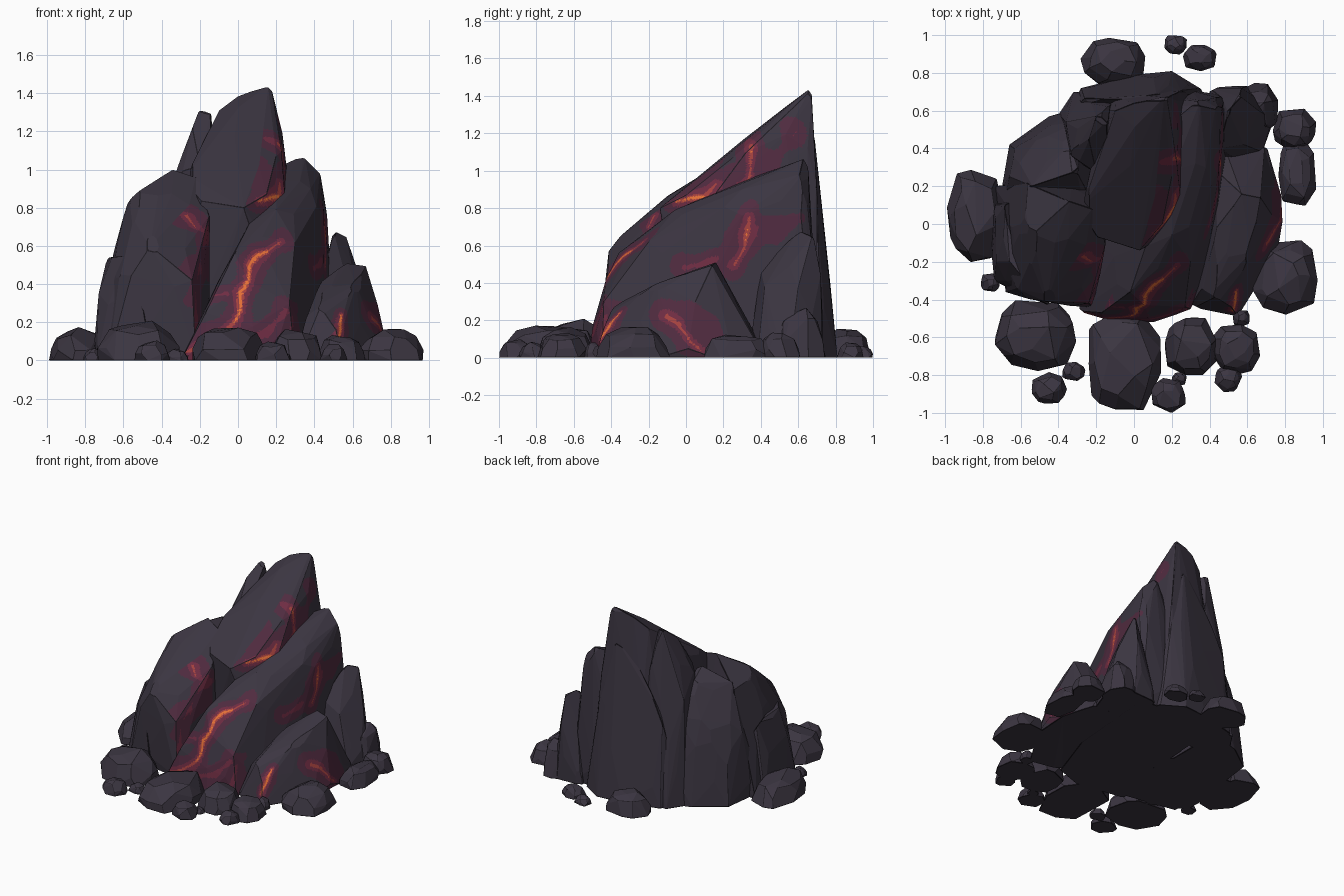
import bpy, bmesh, math, random
from mathutils import Vector, noise

if "Cube" in bpy.data.objects:
    bpy.data.objects.remove(bpy.data.objects["Cube"])

random.seed(7)

COLOURS = [("charcoal_rock", (0.044, 0.036, 0.053)), ("seam_black", (0.012, 0.010, 0.014)),
           ("maroon_glow", (0.080, 0.024, 0.050)), ("crimson_glow", (0.16, 0.026, 0.056)),
           ("red_lava", (0.38, 0.055, 0.05)), ("orange_lava", (0.82, 0.17, 0.04))]
MATS = []
for n, c in COLOURS:
    m = bpy.data.materials.new(n)
    m.diffuse_color = (*c, 1)
    m.use_nodes = True
    m.node_tree.nodes["Principled BSDF"].inputs["Base Color"].default_value = m.diffuse_color
    MATS.append(m)


def hull(points):
    """Closed convex mesh around the points."""
    bm = bmesh.new()
    for p in points:
        bm.verts.new(p)
    bmesh.ops.convex_hull(bm, input=bm.verts[:])
    bmesh.ops.delete(bm, geom=[v for v in bm.verts if not v.link_faces], context='VERTS')
    bmesh.ops.recalc_face_normals(bm, faces=bm.faces[:])
    return bm


def chip(bm, count, depth):
    """Slice corners off with random planes."""
    for _ in range(count):
        d = Vector((random.uniform(-1, 1), random.uniform(-1, 1), random.uniform(-0.1, 0.7))).normalized()
        top = max(bm.verts, key=lambda v: v.co.dot(d)).co
        cut = bmesh.ops.bisect_plane(bm, geom=bm.verts[:] + bm.edges[:] + bm.faces[:],
                                     plane_co=top - d * depth, plane_no=d, clear_outer=True)
        rim = [e for e in cut['geom_cut'] if isinstance(e, bmesh.types.BMEdge)]
        bmesh.ops.contextual_create(bm, geom=rim)


def seg_dist(p, a, b):
    ab = b - a
    t = max(0, min(1, (p - a).dot(ab) / ab.length_squared))
    return (p - a - ab * t).length


def heat(co, no, glows):
    """Distance to the nearest lava crack on faces turned its way."""
    best = 9
    for axis, cool, scale, pts in glows:
        if (axis == 'front' and no.y > -0.12) or (axis == 'side' and no.x < 0.3):
            continue
        p = Vector((co.x if axis == 'front' else co.y, co.z))
        pts = [Vector(q) for q in pts]
        best = min(best, cool + scale * min(seg_dist(p, a, b) for a, b in zip(pts, pts[1:])))
    return best


def paint(bm, glows):
    """Refine the mesh near the cracks and colour it in bands of heat."""
    bmesh.ops.triangulate(bm, faces=bm.faces[:])
    for _ in range(7):
        edges = [e for e in bm.edges if e.calc_length() > 0.019 and
                 min(heat((e.verts[0].co + e.verts[1].co) / 2, f.normal, glows)
                     for f in e.link_faces) < 0.14 + e.calc_length() / 2]
        bmesh.ops.subdivide_edges(bm, edges=edges, cuts=1)
        bmesh.ops.triangulate(bm, faces=bm.faces[:])
        bm.normal_update()
    for f in bm.faces:
        c = f.calc_center_median()
        d = heat(c, f.normal, glows)
        d += (0.06 * noise.noise(c * 7) + 0.01) * min(1, d * 14)
        f.material_index = (5 if d < 0.008 else 4 if d < 0.02 else
                            3 if d < 0.05 else 2 if d < 0.115 else 0)


def finish(bm, name, seam):
    bmesh.ops.recalc_face_normals(bm, faces=bm.faces[:])
    me = bpy.data.meshes.new(name)
    bm.to_mesh(me)
    bm.free()
    for m in MATS:
        me.materials.append(m)
    ob = bpy.data.objects.new(name, me)
    bpy.context.collection.objects.link(ob)
    # dark seams along the sharp edges
    bev = ob.modifiers.new("seams", 'BEVEL')
    bev.width, bev.segments, bev.material = seam, 1, 1
    bev.limit_method, bev.angle_limit = 'ANGLE', math.radians(27)
    bev.use_clamp_overlap = False


def slab(name, base, top, glows=(), bulge=0.024, chips=7):
    pts = [Vector((x, y, 0)) for x, y in base] + [Vector(p) for p in top]
    bm = hull(pts)
    # push broad faces out a little so they break into facets
    for f in bm.faces:
        if f.calc_area() > 0.03 and f.normal.z > -0.5:
            w = [random.uniform(0.2, 1) for _ in f.verts]
            p = sum((v.co * k for v, k in zip(f.verts, w)), Vector()) / sum(w)
            pts.append(p + f.normal * random.uniform(0.2, 1) * bulge)
    bm.free()
    bm = hull(pts)
    chip(bm, chips, 0.016)
    bmesh.ops.remove_doubles(bm, verts=bm.verts[:], dist=0.012)
    if glows:
        paint(bm, glows)
    finish(bm, name, 0.0035)


# tall leaning slabs
slab("main_slab", [(-.2, 0), (.3, 0), (.33, .7), (.1, .73), (-.15, .7)],
     [(-.1, .6, 1.31), (0, .64, 1.385), (.16, .67, 1.445), (.175, .67, 1.43), (-.27, .1, .97),
      (-.22, -.06, .84), (.03, -.14, .8), (.15, .0, .87), (.2, .25, 1.07), (.25, .55, 1.05),
      (.25, .1, .8), (-.15, .6, .95), (.24, .7, .9)],
     [('side', .005, 1.2, [(.28, .88), (.34, .96), (.35, 1.13)]),
      ('side', .010, 1, [(.1, .86), (.16, .93)]), ('side', .055, .7, [(.05, .85), (.3, 1.0), (.5, 1.1), (.6, 1.22)]),
      ('front', 0, 1.5, [(.11, .835), (.16, .85), (.21, .86)]), ('front', .03, 1, [(.18, .87), (.24, .93)])])
slab("middle_slab", [(-.3, -.46), (.1, -.52), (.3, -.45), (.44, -.05), (.5, .68), (.1, .7), (-.2, 0)],
     [(-.17, -.47, .25), (.27, -.44, .3), (-.02, -.36, .56), (.3, -.2, .62), (.06, -.12, .72),
      (.2, -.06, .79), (.45, .3, .76), (.465, .55, .68), (.25, .6, 1.04), (.35, .65, 1.07),
      (.43, .63, .99), (.38, .3, .9)],
     [('front', -.002, 1.6, [(-.02, .2), (.01, .25), (.015, .36), (.055, .42), (.06, .5), (.1, .55), (.15, .57)]),
      ('front', .008, 1.5, [(.15, .57), (.22, .62)]),
      ('front', .012, 1, [(-.29, .04), (-.18, .08), (-.05, .17), (0, .22)]),
      ('front', .03, 1, [(.02, .1), (.15, .15), (.25, .25)]), ('front', .035, 1.5, [(-.17, .33), (-.06, .35)]),
      ('side', .009, 1.2, [(.26, .5), (.31, .58), (.34, .75)]),
      ('side', .03, 1, [(-.47, .05), (-.43, .22)]),
      ('side', .055, .8, [(0, .48), (.2, .55), (.4, .72), (.62, .76)])])
slab("left_slab", [(-.68, -.36), (-.22, -.44), (-.16, .2), (-.74, .2)],
     [(-.62, -.34, .45), (-.64, -.1, .58), (-.54, -.05, .88), (-.34, .12, 1.0), (-.22, .08, .96),
      (-.15, -.1, .76), (-.46, -.41, .6), (-.24, -.42, .42), (-.58, .22, .8)],
     [('side', .035, 1, [(-.42, .15), (-.38, .4), (-.15, .7)]), ('side', .008, 1.5, [(-.2, .7), (-.17, .76)]),
      ('front', .045, 1.2, [(-.24, .32), (-.2, .42), (-.17, .66)])])
slab("left_back_slab", [(-.7, .1), (-.66, .42), (-.45, .57), (-.2, .64), (-.2, .1)],
     [(-.54, .2, .86), (-.3, .28, .97), (-.34, .42, .88), (-.58, .42, .5), (-.3, .54, .65), (-.66, .25, .52)])
slab("left_shelf", [(-.74, -.3), (-.45, -.43), (-.5, .2), (-.75, .1)],
     [(-.73, -.2, .35), (-.66, -.2, .54), (-.68, .1, .54), (-.52, -.4, .42), (-.58, -.3, .55)], chips=4)
slab("back_spike", [(-.38, .4), (-.4, .58), (-.32, .7), (-.08, .7), (-.1, .4)],
     [(-.2, .57, 1.32), (-.14, .55, 1.32), (-.24, .45, 1.22), (-.33, .36, .98), (-.2, .27, 1.02),
      (-.36, .54, .8), (-.13, .62, 1.1), (-.14, .4, 1.15)], bulge=.012, chips=3)
slab("right_slab", [(.3, -.44), (.55, -.49), (.76, -.15), (.78, .15), (.7, .42), (.4, .4)],
     [(.57, .16, .51), (.67, .14, .495), (.44, -.03, .43), (.4, -.38, .28), (.5, -.42, .22),
      (.62, -.15, .4), (.73, .05, .3)],
     [('side', .007, 1.1, [(-.1, .22), (-.04, .18), (.02, .09), (.08, .04)]),
      ('side', .055, .9, [(-.12, .27), (0, .27), (.12, .18), (.17, .08)]),
      ('front', -.002, 2.6, [(.52, .08), (.535, .15), (.54, .24)])])
slab("right_back_slab", [(.4, .35), (.68, .38), (.74, .55), (.6, .73), (.4, .72)],
     [(.5, .6, .68), (.56, .68, .67), (.45, .4, .47), (.58, .42, .38), (.66, .6, .38), (.57, .72, .45)])
slab("back_buttress", [(-.37, .55), (-.28, .72), (0, .79), (.2, .81), (.38, .7), (.3, .4), (-.3, .4)],
     [(.12, .685, 1.2), (-.04, .66, 1.05), (-.26, .66, .7), (.25, .7, .75), (.05, .72, .5), (.1, .75, .18)], bulge=.01)

# loose rocks round the foot: x, y, half width, half depth, height
ROCKS = [(-.84, .04, .14, .24, .17), (-.52, -.59, .21, .18, .20), (-.05, -.72, .20, .26, .18),
         (.30, -.65, .14, .15, .16), (.54, -.66, .12, .13, .14), (.80, -.28, .17, .19, .16),
         (.86, .27, .10, .18, .13), (.85, .50, .11, .11, .13), (-.11, .86, .16, .13, .15),
         (.22, .95, .06, .05, .06), (.35, .88, .085, .07, .08), (-.76, -.31, .05, .05, .06),
         (-.45, -.87, .09, .08, .10), (-.32, -.78, .06, .05, .06), (.18, -.91, .09, .09, .10),
         (.50, -.82, .07, .07, .08), (.57, -.50, .045, .045, .08), (.24, -.82, .04, .035, .04),
         (.65, .61, .11, .13, .26)]
for i, (x, y, rx, ry, h) in enumerate(ROCKS):
    n = 9 if rx > 0.1 else 7
    pts = []
    turn = random.random()
    for r, z in ((1.02, 0), (.96, .35), (.75, .78), (.4, 1)):
        for k in range(n if r > .7 else 4):
            a = math.tau * (k + turn + random.uniform(-.3, .3)) / (n if r > .7 else 4)
            s = r * random.uniform(.93, 1.06)
            # squarish plan
            s *= 1 + 0.10 * abs(math.sin(2 * a))
            zz = z * h * (random.uniform(.85, 1.05) if z else 1)
            pts.append(Vector((x + rx * s * math.cos(a), y + ry * s * math.sin(a), zz)))
    bm = hull(pts)
    bmesh.ops.remove_doubles(bm, verts=bm.verts[:], dist=0.008)
    bmesh.ops.dissolve_limit(bm, angle_limit=math.radians(12), verts=bm.verts[:], edges=bm.edges[:])
    finish(bm, f"loose_rock_{i + 1}", 0.003 if rx > .1 else 0.002)
